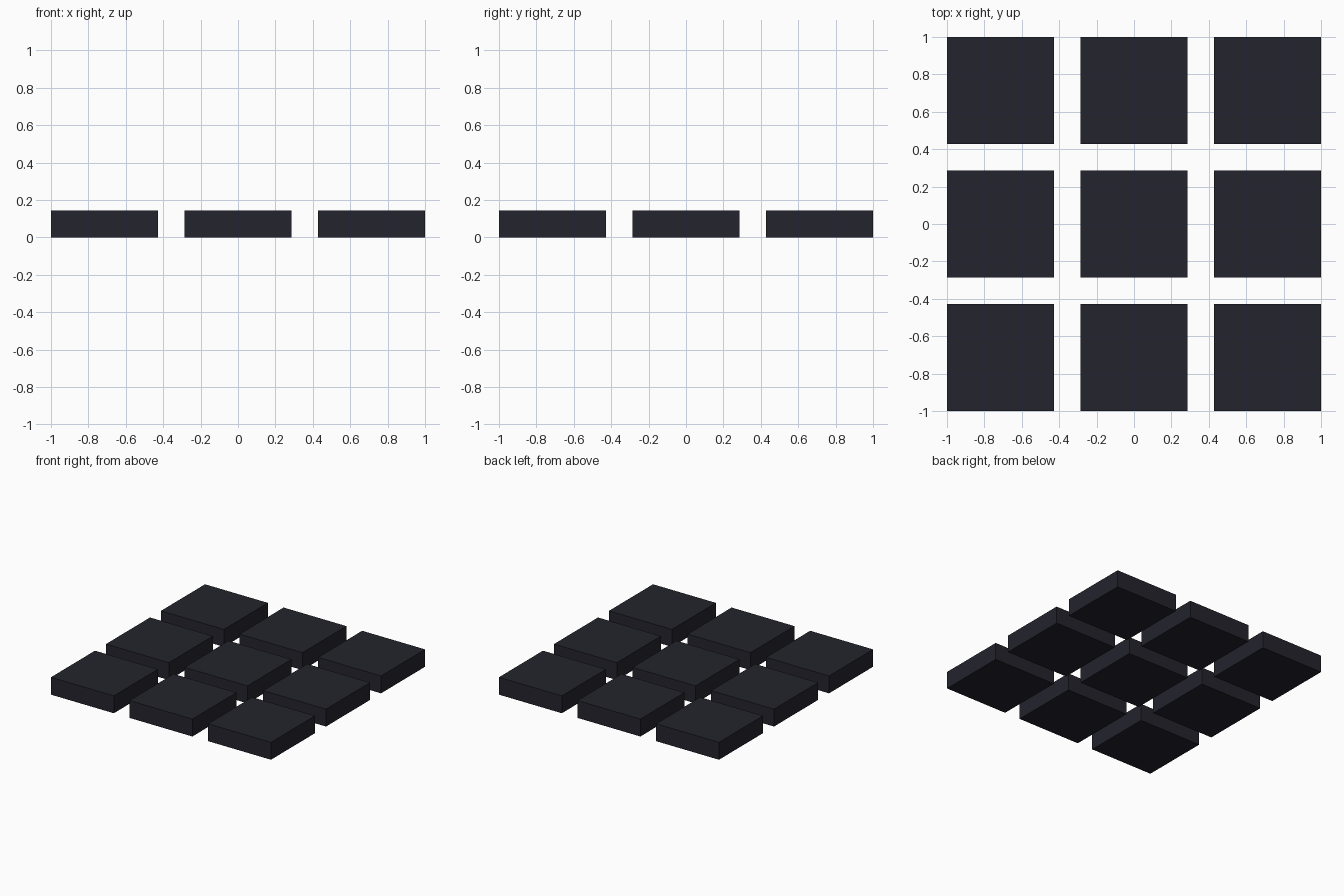
import bpy
import bmesh
from mathutils import Matrix, Vector

if "Cube" in bpy.data.objects:
    bpy.data.objects.remove(bpy.data.objects["Cube"])

TILE = 4 / 7      # tile side
PITCH = 5 / 7     # centre-to-centre spacing
HEIGHT = 1 / 7    # tile thickness

# Single dark slate colour
slate = bpy.data.materials.new("dark_slate")
slate.diffuse_color = (0.017, 0.017, 0.026, 1.0)
slate.use_nodes = True
slate.node_tree.nodes["Principled BSDF"].inputs["Base Color"].default_value = slate.diffuse_color

# Shared block mesh standing on z = 0
mesh = bpy.data.meshes.new("tile")
bm = bmesh.new()
bmesh.ops.create_cube(bm, size=1.0)
bmesh.ops.transform(
    bm,
    matrix=Matrix.Translation((0, 0, HEIGHT / 2)) @ Matrix.Diagonal(Vector((TILE, TILE, HEIGHT, 1))),
    verts=bm.verts,
)
bm.to_mesh(mesh)
bm.free()
mesh.materials.append(slate)

# Three by three grid of tiles
for row, y in (("front", -1), ("middle", 0), ("back", 1)):
    for column, x in (("left", -1), ("centre", 0), ("right", 1)):
        tile = bpy.data.objects.new(f"tile_{row}_{column}", mesh)
        tile.location = (x * PITCH, y * PITCH, 0)
        bpy.context.collection.objects.link(tile)
